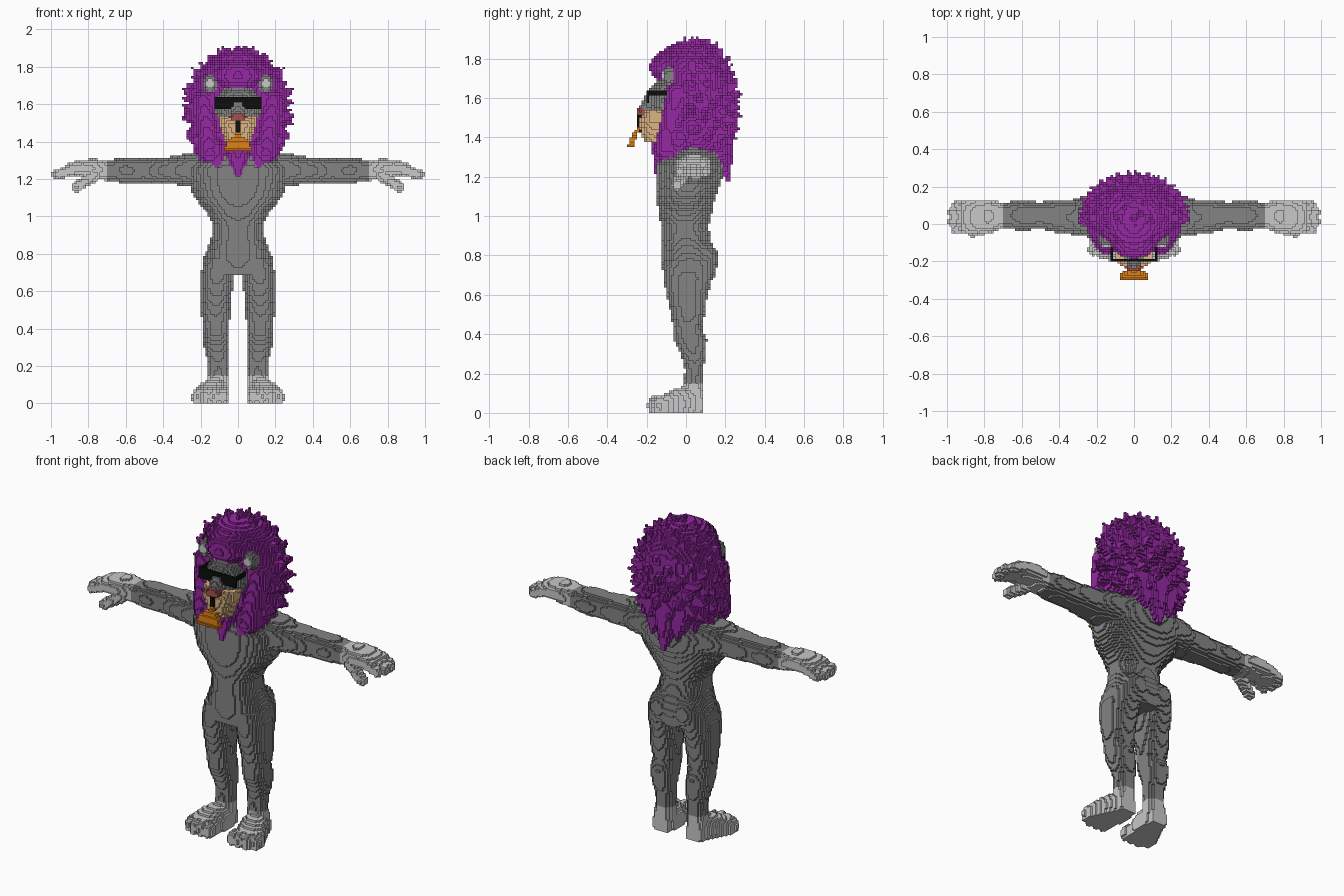
import bpy, math
from mathutils import Vector

if "Cube" in bpy.data.objects:
    bpy.data.objects.remove(bpy.data.objects["Cube"])

H = 0.0125          # block size
grid = {}           # block coordinate -> part name


def fill(part, lo, hi, inside, mirror=False):
    """Fill every block whose centre passes the inside test; later parts win."""
    rng = [range(math.floor(a / H) - 1, math.ceil(b / H) + 1) for a, b in zip(lo, hi)]
    for k in rng[2]:
        if k < 0:
            continue
        for j in rng[1]:
            for i in rng[0]:
                if inside(((i + .5) * H, (j + .5) * H, (k + .5) * H)):
                    grid[i, j, k] = part
                    if mirror:
                        grid[-1 - i, j, k] = part


def ellipsoid(part, c, r, mirror=False):
    fill(part, [a - b for a, b in zip(c, r)], [a + b for a, b in zip(c, r)],
         lambda p: sum(((a - b) / s) ** 2 for a, b, s in zip(p, c, r)) <= 1, mirror)


def box(part, lo, hi, mirror=False):
    fill(part, lo, hi, lambda p: all(a <= v <= b for a, v, b in zip(lo, p, hi)), mirror)


def taper(part, a, b, ra, rb, mirror=False):
    """Round limb from a to b with changing radius."""
    a, b = Vector(a), Vector(b)
    d = b - a
    m = max(ra, rb)

    def inside(p):
        p = Vector(p)
        t = min(1, max(0, (p - a).dot(d) / d.length_squared))
        return (p - a - d * t).length <= ra + (rb - ra) * t
    fill(part, [min(u, v) - m for u, v in zip(a, b)],
         [max(u, v) + m for u, v in zip(a, b)], inside, mirror)


def loft(part, axis, rows, mirror=False, power=2.3):
    """Rounded sections along an axis: position, two centres, two radii."""
    u, v = [n for n in range(3) if n != axis]
    lo, hi = [0] * 3, [0] * 3
    lo[axis], hi[axis] = rows[0][0], rows[-1][0]
    for n, q in ((u, 0), (v, 1)):
        lo[n] = min(r[1 + q] - r[3 + q] for r in rows)
        hi[n] = max(r[1 + q] + r[3 + q] for r in rows)

    def inside(p):
        for a, b in zip(rows, rows[1:]):
            if a[0] <= p[axis] <= b[0]:
                t = (p[axis] - a[0]) / (b[0] - a[0])
                cu, cv, ru, rv = [m + (n - m) * t for m, n in zip(a[1:], b[1:])]
                return abs((p[u] - cu) / ru) ** power + abs((p[v] - cv) / rv) ** power <= 1
        return False
    fill(part, lo, hi, inside, mirror)


# Torso, legs and arms
loft("body", 2, [(.69, 0, .015, .185, .13), (.78, 0, .018, .183, .143), (.88, 0, 0, .145, .125),
                 (.95, 0, -.005, .135, .12), (1.02, 0, -.003, .165, .137), (1.1, 0, 0, .235, .15),
                 (1.18, 0, .013, .262, .168), (1.26, 0, .017, .28, .17), (1.32, 0, .02, .22, .15),
                 (1.36, 0, .04, .13, .11)])
loft("body", 2, [(.08, .105, .04, .055, .05), (.16, .105, .04, .052, .048), (.22, .105, .042, .054, .047),
                 (.3, .115, .038, .066, .065), (.37, .118, .022, .069, .085), (.43, .117, .01, .073, .072),
                 (.5, .121, .01, .078, .085), (.6, .115, .005, .084, .106), (.69, .112, .01, .086, .125),
                 (.78, .1, .02, .084, .135)], True)
loft("body", 0, [(.15, .04, 1.25, .12, .1), (.28, .04, 1.25, .105, .09), (.33, .035, 1.245, .093, .075),
                 (.42, .042, 1.245, .087, .072), (.5, .045, 1.245, .072, .068),
                 (.6, .045, 1.245, .08, .07), (.7, .045, 1.245, .07, .055)], True)
ellipsoid("body", (.085, .1, .78), (.075, .065, .085), True)

# Hands with fingers and thumb
loft("hands", 0, [(.7, .045, 1.245, .07, .055), (.78, .04, 1.26, .088, .05),
                  (.86, .037, 1.258, .093, .04), (.92, .037, 1.245, .09, .035)], True)
for y, tip in ((-.03, .955), (.015, .975), (.06, .975), (.104, .95)):
    taper("hands", (.86, y, 1.258), (tip, y, 1.225), .026, .024, True)
taper("hands", (.76, -.01, 1.225), (.865, -.045, 1.155), .035, .026, True)

# Feet with toes, turned outwards
loft("feet", 2, [(.06, .11, .035, .06, .055), (.155, .107, .04, .054, .05)], True)
loft("feet", 1, [(-.16, .155, .03, .08, .05), (-.1, .15, .03, .09, .07), (-.04, .13, .04, .08, .09),
                 (.04, .112, .05, .06, .09), (.09, .112, .04, .045, .06)], True, 2.6)
for x, y in ((.08, -.155), (.127, -.16), (.173, -.155), (.217, -.135)):
    ellipsoid("feet", (x, y, .035), (.029, .035, .05), True)

# Mane: core, pointed tufts, forelock, cheek locks, beard and back tail
loft("mane", 2, [(1.28, 0, .04, .15, .13), (1.34, 0, .035, .2, .16), (1.45, 0, .055, .24, .165),
                 (1.6, 0, .06, .255, .17), (1.72, 0, .05, .24, .18), (1.8, 0, .03, .195, .165),
                 (1.86, 0, .02, .12, .12), (1.885, 0, .02, .05, .06)], power=2)
COUNT = 130
for n in range(COUNT):
    z = 1 - (2 * n + 1) / COUNT
    a = n * math.pi * (3 - math.sqrt(5))
    x, y = math.sqrt(1 - z * z) * math.cos(a), math.sqrt(1 - z * z) * math.sin(a)
    if y < -.25 and z < .75 or z < -.8:
        continue
    taper("mane", (x * .2, .055 + y * .14, 1.56 + z * .25),
          (x * .3, .055 + y * .23, 1.56 + z * .355), .06, .006)
for x, z in ((0, 1.915), (.08, 1.91), (.16, 1.86), (.24, 1.79), (.292, 1.68), (.292, 1.53), (.275, 1.42)):
    taper("mane", (x * .75, .03, 1.56 + (z - 1.56) * .75), (x, .03, z), .06, .006, True)
ellipsoid("mane", (0, -.095, 1.755), (.13, .088, .085))
taper("mane", (.185, -.045, 1.62), (.15, -.1, 1.34), .055, .06, True)
taper("mane", (.13, -.09, 1.35), (.1, -.12, 1.25), .07, .012, True)
taper("mane", (.19, -.03, 1.4), (.18, -.06, 1.27), .06, .012, True)
taper("mane", (0, -.1, 1.35), (0, -.15, 1.215), .08, .012)
taper("mane", (0, .13, 1.42), (0, .215, 1.19), .12, .014)
taper("mane", (.1, .14, 1.42), (.08, .2, 1.26), .08, .012, True)

# Face, ears, muzzle, nose and mouth
ellipsoid("face", (0, -.09, 1.59), (.125, .1, .115))
ellipsoid("ears", (.15, -.085, 1.71), (.04, .042, .05), True)
fill("inner_ears", (.12, -.14, 1.67), (.18, -.105, 1.745),
     lambda p: (p[0], p[1], p[2]) > (0, 0, 0) and p[1] < -.11 and
     ((p[0] - .15) / .022) ** 2 + ((p[2] - 1.71) / .03) ** 2 < 1 and
     (math.floor(p[0] / H), math.floor(p[1] / H), math.floor(p[2] / H)) in grid, True)
loft("muzzle", 2, [(1.375, 0, -.15, .055, .06), (1.42, 0, -.155, .075, .075),
                   (1.49, 0, -.155, .1, .085), (1.535, 0, -.14, .108, .07)])
taper("face", (0, -.15, 1.6), (0, -.195, 1.545), .06, .042)
ellipsoid("nose", (0, -.23, 1.53), (.045, .025, .025))
box("mouth", (-.0125, -.2495, 1.43), (.0125, -.225, 1.51))

# Sunglasses: one wide lens and two side arms
box("sunglasses", (-.125, -.2005, 1.575), (.125, -.187, 1.6375))
box("sunglasses", (.112, -.2, 1.6125), (.126, -.1, 1.6375), True)


# Orange flared piece hanging from the mouth on a short stem
def flare(p):
    s = (p[2] - 1.35) / .08
    return 0 <= s <= 1 and abs(p[0]) < .08 - .05 * s ** 1.3 and abs(p[1] + .28 - .02 * s) < .013


fill("hanging_piece", (-.09, -.3, 1.35), (.09, -.25, 1.43), flare)
taper("hanging_piece", (0, -.264, 1.415), (0, -.23, 1.455), .014, .012)
box("hanging_piece_edge", (-.07, -.295, 1.35), (.07, -.265, 1.3625))

# Flat colours
COLOURS = {"grey fur": (.23, .23, .23), "pale grey": (.58, .58, .59), "purple": (.30, .022, .36),
           "tan": (.72, .46, .23), "nose red": (.36, .085, .07), "black": (.004, .004, .004),
           "orange": (.74, .22, .008), "dark orange": (.5, .13, .008)}
mats = {}
for name, col in COLOURS.items():
    mats[name] = bpy.data.materials.new(name)
    mats[name].diffuse_color = (*col, 1)
PARTS = {"body": "grey fur", "hands": "pale grey", "feet": "pale grey", "mane": "purple",
         "face": "grey fur", "ears": "grey fur", "inner_ears": "pale grey", "muzzle": "tan",
         "nose": "nose red", "mouth": "black", "sunglasses": "black",
         "hanging_piece": "orange", "hanging_piece_edge": "dark orange"}

# Turn the exposed block sides of each part into a mesh
for part, colour in PARTS.items():
    verts, faces = {}, []
    for c in [c for c, p in grid.items() if p == part]:
        for ax in range(3):
            for side in (0, 1):
                nb = list(c)
                nb[ax] += 2 * side - 1
                if tuple(nb) in grid:
                    continue
                quad = []
                for du, dv in ((0, 0), (1, 0), (1, 1), (0, 1)):
                    q = list(c)
                    q[ax] += side
                    q[(ax + 1) % 3] += du
                    q[(ax + 2) % 3] += dv
                    quad.append(verts.setdefault(tuple(q), len(verts)))
                faces.append(quad if side else quad[::-1])
    mesh = bpy.data.meshes.new(part)
    mesh.from_pydata([[v * H for v in q] for q in verts], [], faces)
    mesh.materials.append(mats[colour])
    bpy.context.collection.objects.link(bpy.data.objects.new(part, mesh))

for m in bpy.data.materials:
    if m.users and not m.is_grease_pencil:
        m.use_nodes = True
        m.node_tree.nodes["Principled BSDF"].inputs["Base Color"].default_value = m.diffuse_color
